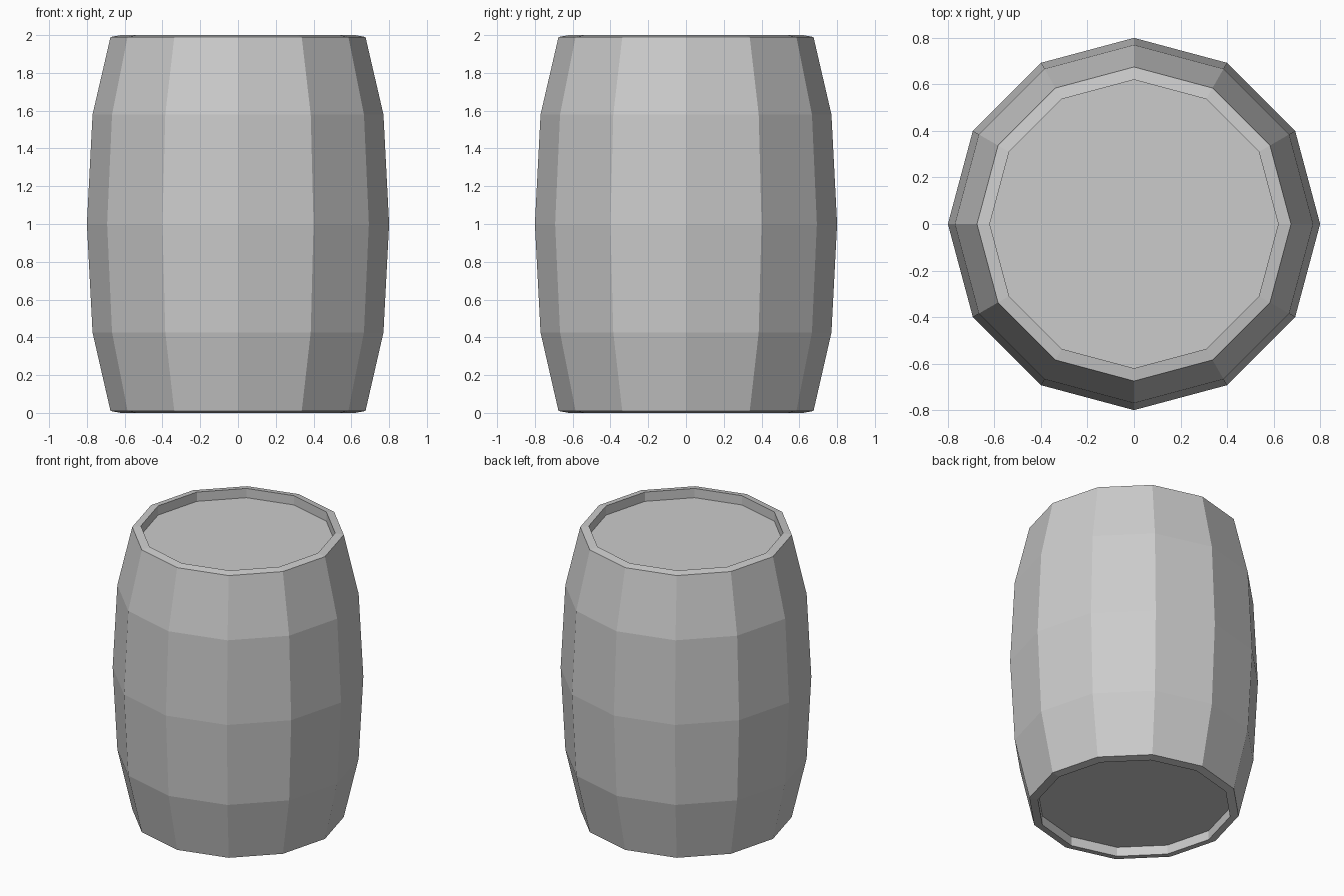
import bpy, bmesh
from math import cos, sin, pi

if "Cube" in bpy.data.objects:
    bpy.data.objects.remove(bpy.data.objects["Cube"])

SIDES = 12
# (radius, z) from the lower recess, up the bulging staves, to the upper recess
PROFILE = [(0.62, 0.065), (0.62, 0.0), (0.675, 0.01), (0.77, 0.425), (0.80, 1.0),
           (0.77, 1.58), (0.675, 1.99), (0.62, 2.0), (0.62, 1.935)]

bm = bmesh.new()
rings = [[bm.verts.new((r * cos(2 * pi * i / SIDES), r * sin(2 * pi * i / SIDES), z))
          for i in range(SIDES)] for r, z in PROFILE]

# Staves, rims and recess walls
for a, b in zip(rings, rings[1:]):
    for i in range(SIDES):
        j = (i + 1) % SIDES
        bm.faces.new((a[i], a[j], b[j], b[i]))

# Recessed bottom and lid
bm.faces.new(rings[0][::-1])
bm.faces.new(rings[-1])
bmesh.ops.recalc_face_normals(bm, faces=bm.faces)

mesh = bpy.data.meshes.new("barrel")
bm.to_mesh(mesh)
bm.free()
bpy.context.collection.objects.link(bpy.data.objects.new("barrel", mesh))
